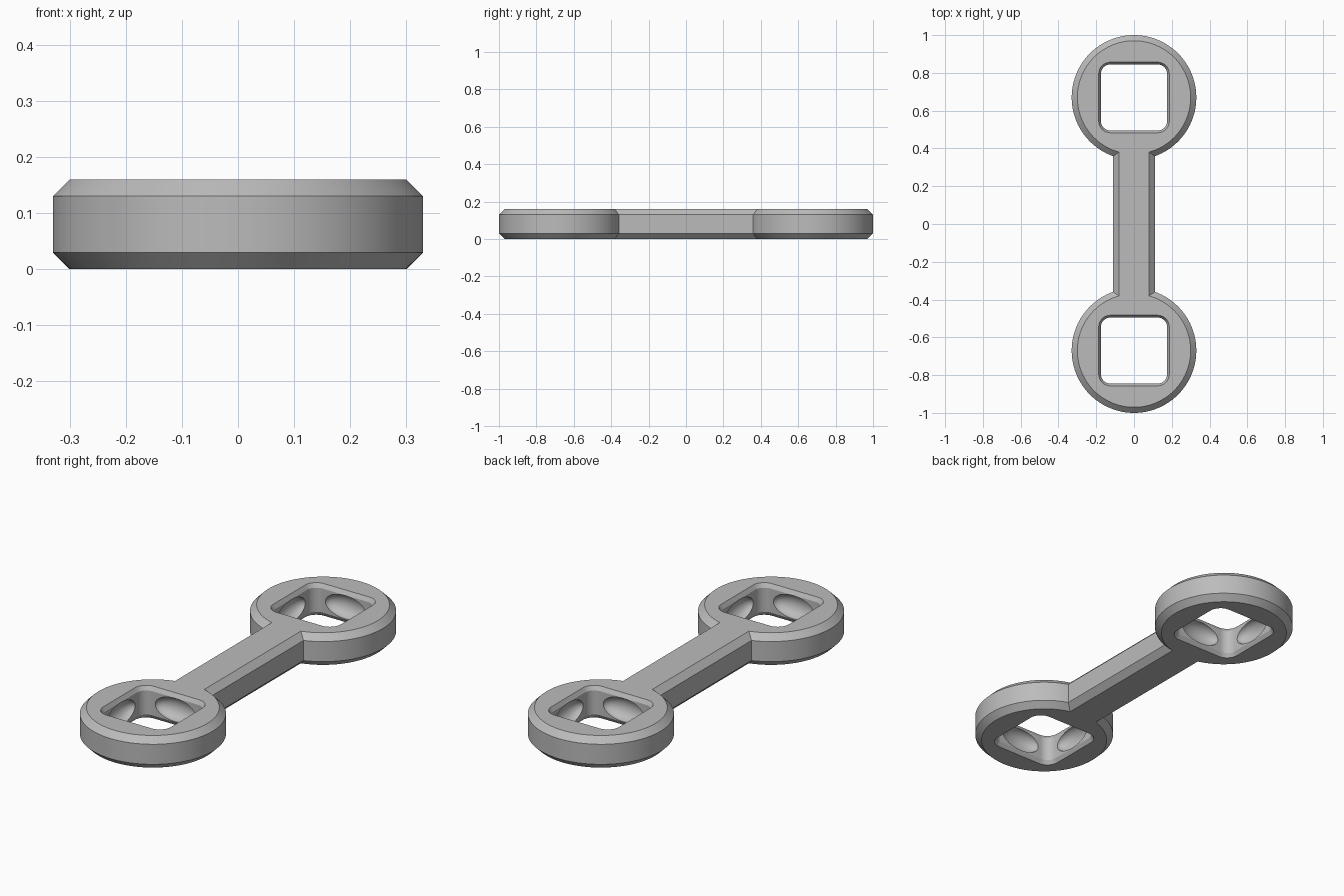
import bpy, bmesh, math

if "Cube" in bpy.data.objects:
    bpy.data.objects.remove(bpy.data.objects["Cube"])

H = 0.16          # thickness
CY = 0.67         # ring centre distance
R = 0.33          # ring radius
C = 0.03          # outer chamfer

grey = bpy.data.materials.new("plain grey")
grey.diffuse_color = (0.5, 0.5, 0.5, 1)
grey.use_nodes = True
grey.node_tree.nodes["Principled BSDF"].inputs["Base Color"].default_value = grey.diffuse_color


def stack(name, loops):
    """Closed solid from stacked loops of equal point count, bottom to top."""
    bm = bmesh.new()
    rings = [[bm.verts.new(p) for p in loop] for loop in loops]
    n = len(rings[0])
    bm.faces.new(rings[0][::-1])
    bm.faces.new(rings[-1])
    for a, b in zip(rings, rings[1:]):
        for i in range(n):
            j = (i + 1) % n
            bm.faces.new((a[i], a[j], b[j], b[i]))
    return add(name, bm)


def add(name, bm):
    bmesh.ops.recalc_face_normals(bm, faces=bm.faces)
    mesh = bpy.data.meshes.new(name)
    bm.to_mesh(mesh)
    bm.free()
    mesh.materials.append(grey)
    ob = bpy.data.objects.new(name, mesh)
    bpy.context.collection.objects.link(ob)
    return ob


def circle(r, y, z, n=96):
    return [(r * math.cos(2 * math.pi * i / n), y + r * math.sin(2 * math.pi * i / n), z)
            for i in range(n)]


def rounded_square(half, rad, y, z, n=8):
    pts = []
    for q, (sx, sy) in enumerate(((1, 1), (-1, 1), (-1, -1), (1, -1))):
        for i in range(n + 1):
            a = math.pi / 2 * (q + i / n)
            pts.append((sx * (half - rad) + rad * math.cos(a),
                        y + sy * (half - rad) + rad * math.sin(a), z))
    return pts


def boolean(target, other, operation):
    mod = target.modifiers.new(operation.lower(), 'BOOLEAN')
    mod.operation, mod.object, mod.solver = operation, other, 'EXACT'
    bpy.context.view_layer.objects.active = target
    bpy.ops.object.modifier_apply(modifier=mod.name)
    bpy.data.objects.remove(other)


# Chamfered connecting bar
def bar_loop(w, z):
    return [(-w, -CY + 0.25, z), (w, -CY + 0.25, z), (w, CY - 0.25, z), (-w, CY - 0.25, z)]


levels = ((C, 0), (0, C), (0, H - C), (C, H))
link = stack("link_body", [bar_loop(0.11 - d, z) for d, z in levels])

# Chamfered end rings
for y in (-CY, CY):
    boolean(link, stack("end_ring", [circle(R - d, y, z) for d, z in levels]), 'UNION')

# Rounded square sockets with bevelled rims and a shallow oval pocket in each wall
HOLE, RIM, RIM_Z = 0.175, 0.012, 0.02
for y in (-CY, CY):
    hole = stack("socket_cutter", [
        rounded_square(HOLE + g, 0.05 + g, y, z) for g, z in
        ((RIM * 1.5, -0.01), (0, RIM_Z), (0, H - RIM_Z), (RIM * 1.5, H + 0.01))])
    boolean(link, hole, 'DIFFERENCE')
    for k in range(4):
        a = k * math.pi / 2
        bm = bmesh.new()
        bmesh.ops.create_uvsphere(bm, u_segments=28, v_segments=14, radius=1)
        depth, wide = 0.05, 0.11
        sx, sy = (depth, wide) if k % 2 == 0 else (wide, depth)
        for v in bm.verts:
            v.co = (v.co.x * sx + HOLE * math.cos(a),
                    v.co.y * sy + y + HOLE * math.sin(a),
                    v.co.z * 0.058 + H / 2)
        boolean(link, add("pocket_cutter", bm), 'DIFFERENCE')

# Smooth round walls, crisp chamfers
bpy.ops.object.select_all(action='DESELECT')
link.select_set(True)
bpy.context.view_layer.objects.active = link
bpy.ops.object.shade_smooth_by_angle(angle=math.radians(28))
